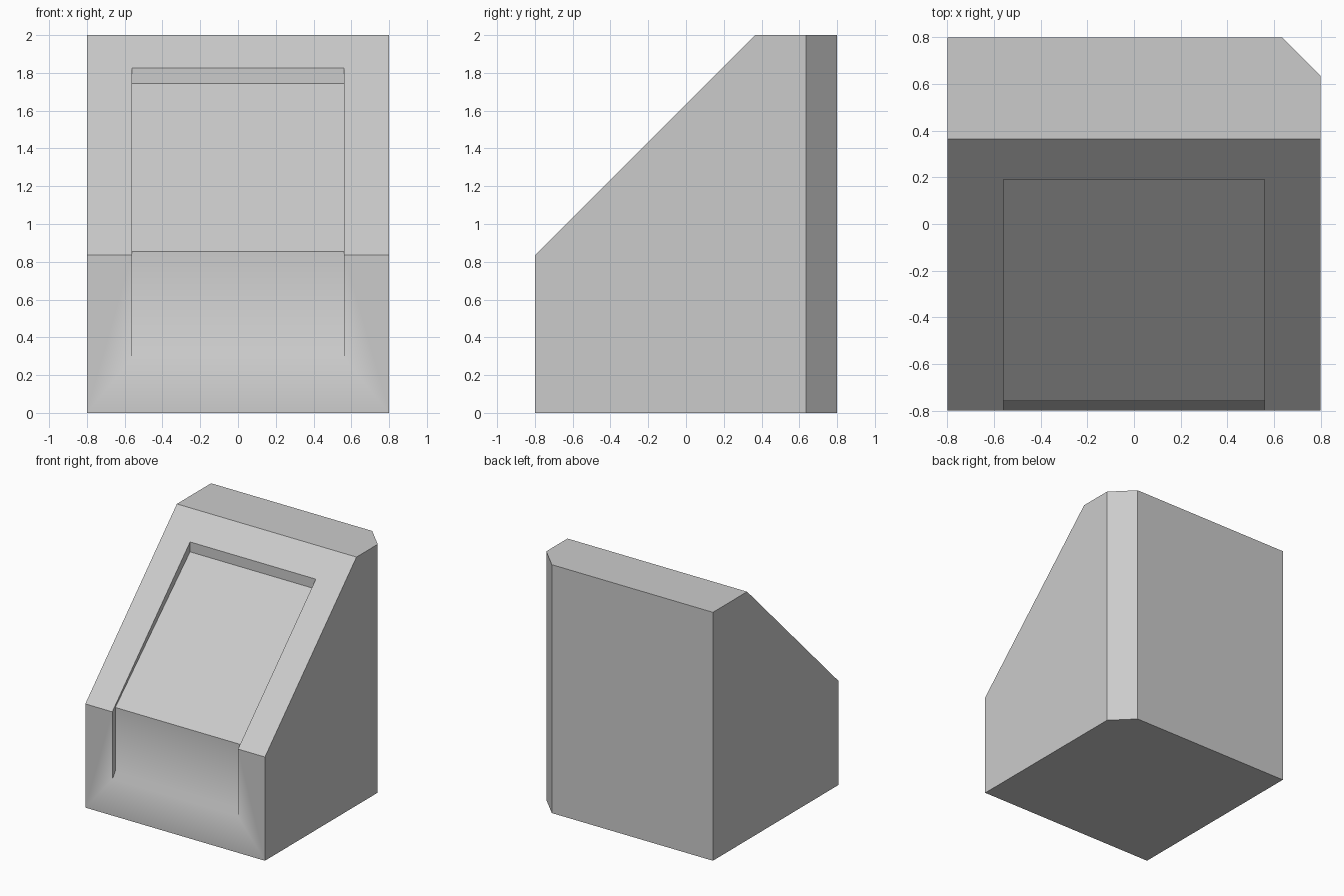
import bpy, bmesh, math

cube = bpy.data.objects.get("Cube")
if cube:
    bpy.data.objects.remove(cube, do_unlink=True)

grey = bpy.data.materials.new("light grey")
grey.use_nodes = True
colour = (0.6, 0.6, 0.6, 1)
grey.diffuse_color = colour
grey.node_tree.nodes["Principled BSDF"].inputs["Base Color"].default_value = colour


def prism(name, profile, half_width):
    """Extrude a (y, z) side profile across x."""
    bm = bmesh.new()
    face = bm.faces.new([bm.verts.new((-half_width, y, z)) for y, z in profile])
    out = bmesh.ops.extrude_face_region(bm, geom=[face])
    moved = [v for v in out["geom"] if isinstance(v, bmesh.types.BMVert)]
    bmesh.ops.translate(bm, verts=moved, vec=(2 * half_width, 0, 0))
    bmesh.ops.recalc_face_normals(bm, faces=bm.faces)
    mesh = bpy.data.meshes.new(name)
    bm.to_mesh(mesh)
    bm.free()
    mesh.materials.append(grey)
    obj = bpy.data.objects.new(name, mesh)
    bpy.context.collection.objects.link(obj)
    return obj


# Sloped block
block = prism("sloped_block",
              [(-0.8, 0), (0.8, 0), (0.8, 2), (0.365, 2), (-0.8, 0.835)], 0.8)

# Chamfer on one upright back corner
bm = bmesh.new()
bm.from_mesh(block.data)
corner = [e for e in bm.edges if all(v.co.x > 0.7 and v.co.y > 0.7 for v in e.verts)]
bmesh.ops.bevel(bm, geom=corner, offset=0.165, offset_type='OFFSET',
                segments=1, affect='EDGES')
bm.to_mesh(block.data)
bm.free()

# Recess running down the slope and fading out low on the front
cutter = prism("recess_cutter",
               [(0.19, 1.745), (-0.76, 0.855), (-0.76, 0.345), (-0.84, 0.235),
                (-1, 0.235), (-1, 2.2), (0.19, 2.2)], 0.56)
cutter.hide_render = True
cut = block.modifiers.new("recess", 'BOOLEAN')
cut.operation = 'DIFFERENCE'
cut.solver = 'EXACT'
cut.object = cutter

bpy.ops.object.select_all(action='DESELECT')
block.select_set(True)
bpy.context.view_layer.objects.active = block
bpy.ops.object.modifier_apply(modifier=cut.name)
bpy.data.objects.remove(cutter, do_unlink=True)

# Soft foot of the recess, sharp edges elsewhere
bpy.ops.object.shade_smooth_by_angle(angle=math.radians(40))
